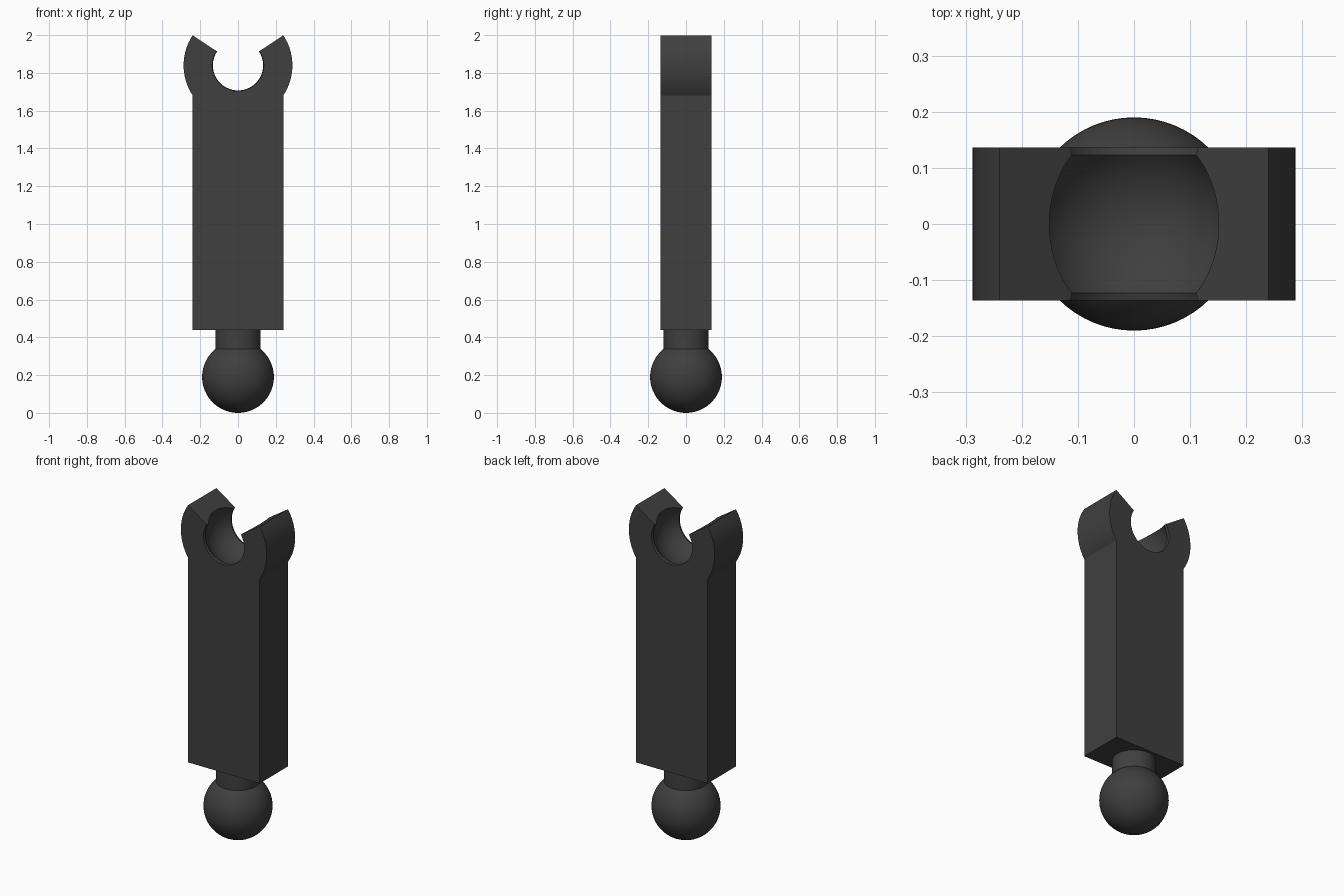
import bpy, bmesh, math
from mathutils import Matrix

if "Cube" in bpy.data.objects:
    bpy.data.objects.remove(bpy.data.objects["Cube"])

BALL_R = 0.19
HUB_Z, HUB_R = 1.84, 0.288      # clip centre height and outer radius
HALF_W, HALF_D = 0.24, 0.136    # bar half width and half depth
BAR_BOTTOM = 0.44

grey = bpy.data.materials.new("dark grey")
grey.diffuse_color = (0.05, 0.05, 0.05, 1)
grey.use_nodes = True
grey.node_tree.nodes["Principled BSDF"].inputs["Base Color"].default_value = grey.diffuse_color


def add_object(name, bm):
    bmesh.ops.recalc_face_normals(bm, faces=bm.faces)
    mesh = bpy.data.meshes.new(name)
    bm.to_mesh(mesh)
    bm.free()
    mesh.materials.append(grey)
    obj = bpy.data.objects.new(name, mesh)
    bpy.context.collection.objects.link(obj)
    return obj


def lathe(name, profile, matrix=Matrix(), steps=64):
    """Revolve (radius, height) points around z, then place with matrix."""
    bm = bmesh.new()
    verts = [bm.verts.new((r, 0, z)) for r, z in profile]
    edges = [bm.edges.new(pair) for pair in zip(verts, verts[1:])]
    bmesh.ops.spin(bm, geom=verts + edges, cent=(0, 0, 0), axis=(0, 0, 1),
                   angle=math.tau, steps=steps)
    bmesh.ops.remove_doubles(bm, verts=bm.verts, dist=1e-5)
    bm.transform(matrix)
    return add_object(name, bm)


def smooth(obj):
    bpy.ops.object.select_all(action='DESELECT')
    obj.select_set(True)
    bpy.context.view_layer.objects.active = obj
    bpy.ops.object.shade_smooth_by_angle(angle=math.radians(25))


def arc(radius, a0, a1, n):
    return [(radius * math.sin(a0 + (a1 - a0) * i / n),
             radius * math.cos(a0 + (a1 - a0) * i / n)) for i in range(n + 1)]


# Ball and the neck that joins it to the bar
neck_r = 0.12
ball = [(r, z + BALL_R) for r, z in
        arc(BALL_R, math.pi, math.asin(neck_r / BALL_R), 28)]
ball[0] = (0, 0)
smooth(lathe("ball_and_neck", ball + [(neck_r, BAR_BOTTOM), (0, BAR_BOTTOM)]))

# Bar with rounded clip arms and a wedge-shaped opening at the top
tip = math.asin(HALF_W / HUB_R)
right = [(x, z + HUB_Z) for x, z in arc(HUB_R, tip, math.pi - tip, 16)]
right.append((HALF_W, BAR_BOTTOM))
outline = [(0, HUB_Z)] + right + [(-x, z) for x, z in reversed(right)]
bm = bmesh.new()
face = bm.faces.new([bm.verts.new((x, -HALF_D, z)) for x, z in outline])
out = bmesh.ops.extrude_face_region(bm, geom=[face])
bmesh.ops.translate(bm, vec=(0, 2 * HALF_D, 0),
                    verts=[v for v in out["geom"] if isinstance(v, bmesh.types.BMVert)])
bar = add_object("bar_with_clip", bm)

# Spherical socket with slightly flared rims, cut through the clip
rim_r, rim_y = 0.133, 0.123
socket_r = math.hypot(rim_r, rim_y)
a = math.asin(rim_r / socket_r)
flare = [(0, 0.16), (0.1435, 0.16)]
profile = flare + arc(socket_r, a, math.pi - a, 24) + [(r, -y) for r, y in reversed(flare)]
cutter = lathe("socket_cutter", profile,
               Matrix.Translation((0, 0, HUB_Z)) @ Matrix.Rotation(math.pi / 2, 4, 'X'))
mod = bar.modifiers.new("socket", 'BOOLEAN')
mod.operation, mod.solver, mod.object = 'DIFFERENCE', 'EXACT', cutter
bpy.context.view_layer.objects.active = bar
bpy.ops.object.modifier_apply(modifier=mod.name)
bpy.data.objects.remove(cutter)
smooth(bar)
